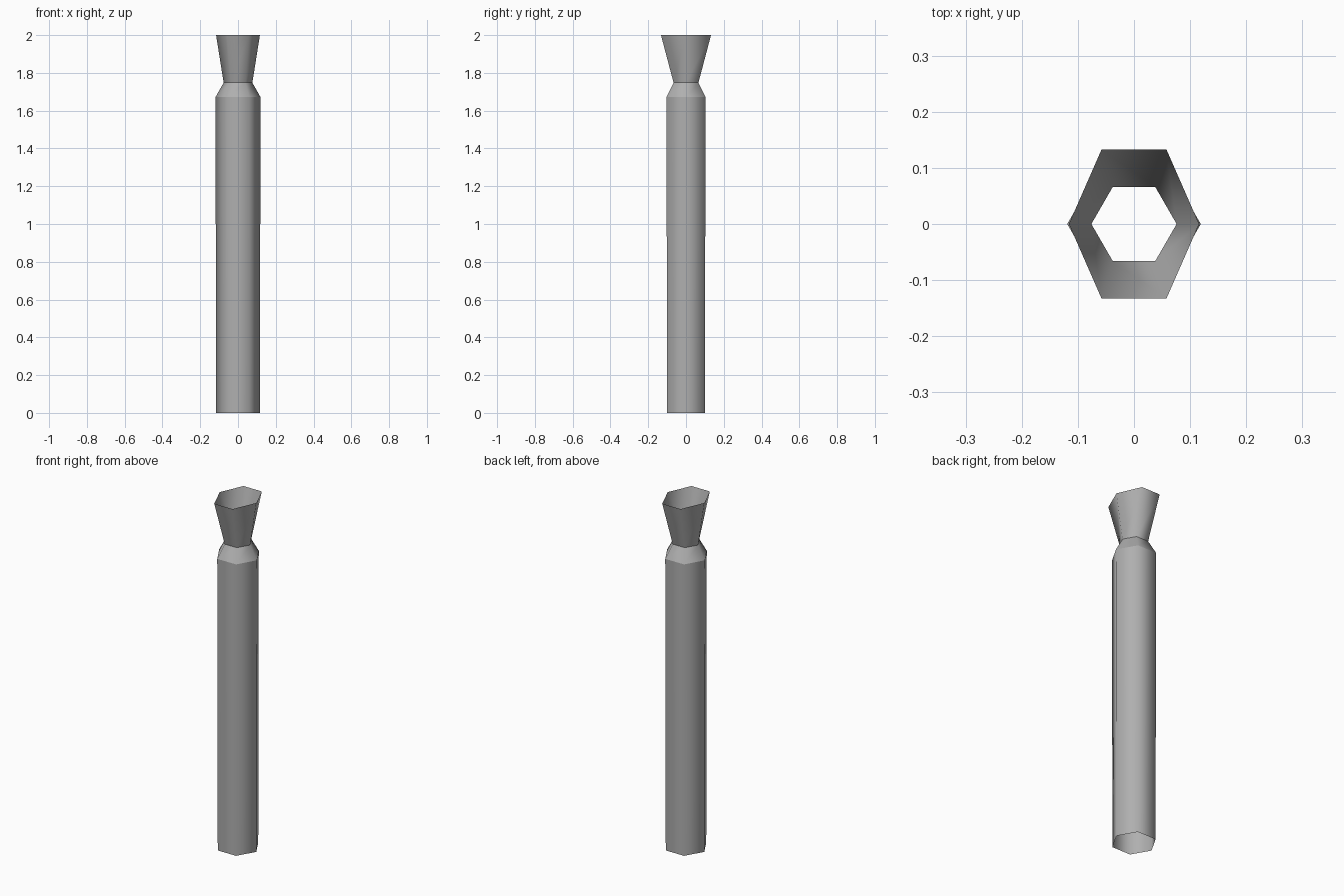
import bpy, bmesh
from math import sin, cos, pi

if "Cube" in bpy.data.objects:
    bpy.data.objects.remove(bpy.data.objects["Cube"])

SIDES = 6

# Dark grey metal
metal = bpy.data.materials.new("dark_grey")
metal.diffuse_color = (0.43, 0.43, 0.43, 1)
metal.use_nodes = True
metal.node_tree.nodes["Principled BSDF"].inputs["Base Color"].default_value = metal.diffuse_color


def open_tube(name, rings):
    """Open six-sided tube through rings of (z, x radius, y radius)."""
    bm = bmesh.new()
    loops = []
    for z, rx, ry in rings:
        loops.append([bm.verts.new((rx * cos(2 * pi * i / SIDES),
                                    ry * sin(2 * pi * i / SIDES), z))
                      for i in range(SIDES)])
    for low, high in zip(loops, loops[1:]):
        for i in range(SIDES):
            j = (i + 1) % SIDES
            f = bm.faces.new((low[i], low[j], high[j], high[i]))
            f.smooth = True
    # keep the horizontal creases crisp, smooth around the tube
    for e in bm.edges:
        if abs(e.verts[0].co.z - e.verts[1].co.z) < 1e-5:
            e.smooth = False
    mesh = bpy.data.meshes.new(name)
    bm.to_mesh(mesh)
    bm.free()
    mesh.materials.append(metal)
    obj = bpy.data.objects.new(name, mesh)
    bpy.context.collection.objects.link(obj)
    return obj


# Long, very slightly tapered pipe with a chamfered shoulder
open_tube("pipe_body", [(0, 0.116, 0.116),
                        (1.672, 0.119, 0.119),
                        (1.748, 0.076, 0.076)])

# Flared mouth, wider front to back
open_tube("flared_mouth", [(1.748, 0.076, 0.076),
                           (2.0, 0.116, 0.153)])
